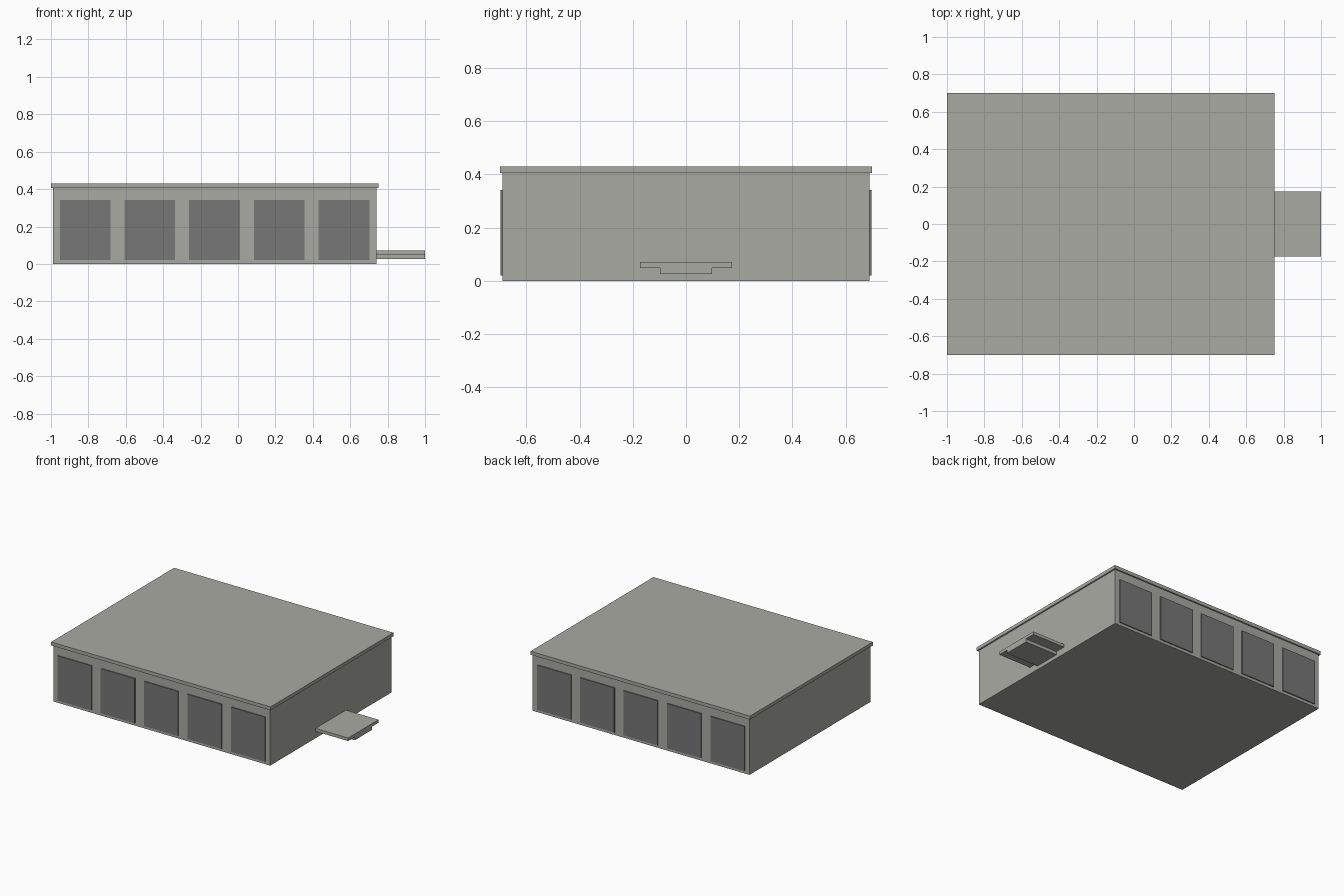
import bpy

cube = bpy.data.objects.get("Cube")
if cube:
    bpy.data.objects.remove(cube, do_unlink=True)


def material(name, colour):
    m = bpy.data.materials.new(name)
    m.use_nodes = True
    m.diffuse_color = colour
    m.node_tree.nodes["Principled BSDF"].inputs["Base Color"].default_value = colour
    return m


def box(name, x, y, z, mat):
    """Box from its (min, max) range on each axis."""
    mid = [(a + b) / 2 for a, b in (x, y, z)]
    bpy.ops.mesh.primitive_cube_add(size=1, location=mid)
    ob = bpy.context.object
    ob.name = name
    ob.scale = [b - a for a, b in (x, y, z)]
    bpy.ops.object.transform_apply(location=False, rotation=False, scale=True)
    ob.data.materials.append(mat)
    return ob


stone = material("warm_grey", (0.40, 0.40, 0.37, 1))
dark = material("dark_grey", (0.185, 0.185, 0.185, 1))

# Main hall and overhanging roof slab
box("hall", (-0.99, 0.74), (-0.69, 0.69), (0, 0.405), stone)
box("roof", (-1, 0.75), (-0.7, 0.7), (0.405, 0.43), stone)

# Five raised shutters on the front and on the back
for side, label in ((-1, "front"), (1, "back")):
    for i in range(5):
        left = -0.953 + i * 0.346
        depth = sorted((side * 0.685, side * 0.697))
        box(f"{label}_shutter_{i + 1}", (left, left + 0.271), depth,
            (0.02, 0.342), dark)

# Side platform with its narrower support
box("platform", (0.735, 1), (-0.173, 0.173), (0.049, 0.071), stone)
box("platform_support", (0.735, 1), (-0.097, 0.097), (0.026, 0.049), stone)
